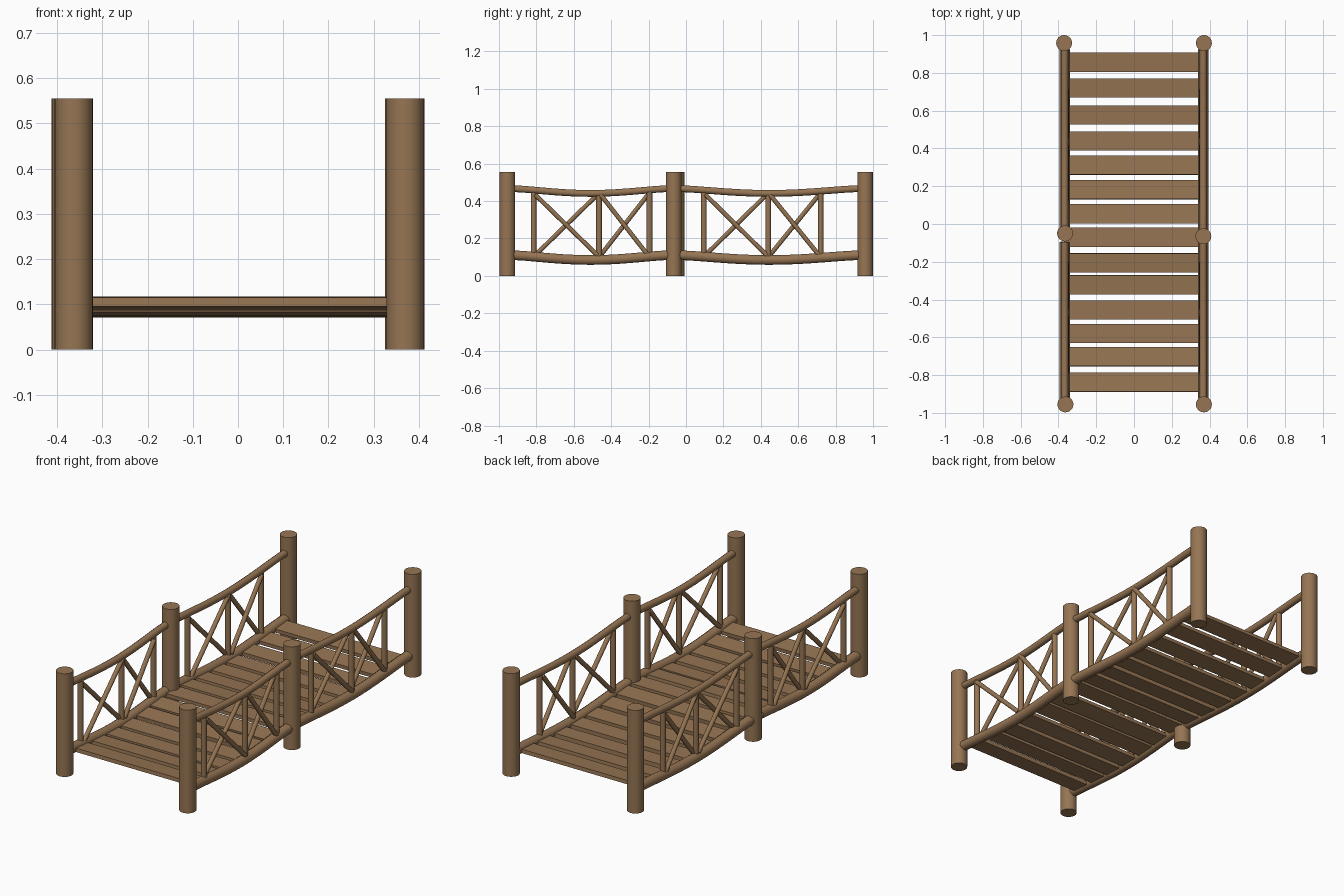
import bpy
import math
from mathutils import Vector

if "Cube" in bpy.data.objects:
    bpy.data.objects.remove(bpy.data.objects["Cube"], do_unlink=True)

wood = bpy.data.materials.new("brown_wood")
wood.use_nodes = True
COLOUR = (0.305, 0.178, 0.087, 1)
wood.diffuse_color = COLOUR
wood.node_tree.nodes["Principled BSDF"].inputs["Base Color"].default_value = COLOUR


def finish(name, smooth=True):
    ob = bpy.context.object
    ob.name = name
    ob.data.materials.append(wood)
    if smooth:
        bpy.ops.object.shade_smooth_by_angle(angle=math.radians(40))
    return ob


def pole(name, a, b, radius, sides=16):
    a, b = Vector(a), Vector(b)
    bpy.ops.mesh.primitive_cylinder_add(
        vertices=sides, radius=radius, depth=(b - a).length, location=(a + b) / 2,
        rotation=(b - a).to_track_quat("Z", "Y").to_euler())
    return finish(name)


def sagging_rail(name, x, bay, height, radius):
    # swept round log following the sag of its bay
    curve = bpy.data.curves.new(name, "CURVE")
    curve.dimensions = "3D"
    curve.bevel_depth = radius
    curve.bevel_resolution = 3
    curve.use_fill_caps = True
    line = curve.splines.new("POLY")
    steps = 12
    line.points.add(steps)
    for i, point in enumerate(line.points):
        y = bay[0] + (bay[1] - bay[0]) * i / steps
        point.co = (x, y, height - sag(y, bay), 1)
    ob = bpy.data.objects.new(name, curve)
    bpy.context.collection.objects.link(ob)
    bpy.ops.object.select_all(action="DESELECT")
    ob.select_set(True)
    bpy.context.view_layer.objects.active = ob
    bpy.ops.object.convert(target="MESH")
    finish(name)


def sag(y, bay):
    t = min(max((y - bay[0]) / (bay[1] - bay[0]), 0), 1)
    return 0.026 * math.sin(math.pi * t) ** 1.3


FRONT_BAY, BACK_BAY = (-0.925, -0.095), (-0.035, 0.925)
LOW, HIGH = 0.111, 0.467

# Posts
for side, x, y in [("left", 0.37, -0.955), ("left", 0.367, -0.065), ("left", 0.37, 0.958),
                   ("right", -0.363, -0.955), ("right", -0.365, -0.05), ("right", -0.37, 0.958)]:
    place = "front" if y < -0.5 else "back" if y > 0.5 else "middle"
    pole(f"{side}_{place}_post", (x, y, 0), (x, y, 0.555), 0.042, 32)

# Railings: two bays on each side
for side, s in (("left", 1), ("right", -1)):
    x = 0.367 * s
    for place, bay, uprights in (("front", FRONT_BAY, (-0.815, -0.465, -0.195)),
                                 ("back", BACK_BAY, (0.095, 0.44, 0.72))):
        tag = f"{side}_{place}"
        sagging_rail(f"{tag}_bottom_rail", x, bay, LOW, 0.027)
        sagging_rail(f"{tag}_top_rail", x, bay, HIGH, 0.019)
        for y in uprights:
            drop = sag(y, bay)
            pole(f"{tag}_upright", (x, y, LOW - drop), (x, y, HIGH - drop), 0.015)
        # Crossed braces between neighbouring uprights
        for y0, y1 in zip(uprights, uprights[1:]):
            y0, y1 = y0 + 0.008, y1 - 0.008
            inner, outer = x - 0.010 * s, x + 0.008 * s
            pole(f"{tag}_rising_brace", (inner, y0, 0.11), (inner, y1, 0.435), 0.012)
            pole(f"{tag}_falling_brace", (outer, y0, 0.435), (outer, y1, 0.11), 0.012)

# Deck planks tilted along the sag
plank_centres = (-0.838, -0.702, -0.58, -0.455, -0.322, -0.206, -0.07,
                 0.053, 0.182, 0.312, 0.44, 0.577, 0.72, 0.857)
for y in plank_centres:
    bay = FRONT_BAY if y < -0.065 else BACK_BAY
    slope = (sag(y - 0.04, bay) - sag(y + 0.04, bay)) / 0.08
    bpy.ops.mesh.primitive_cube_add(size=1, location=(0, y, LOW - 0.004 - sag(y, bay)),
                                    rotation=(math.atan(slope), 0, 0))
    bpy.context.object.scale = (0.72, 0.102, 0.02)
    finish("deck_plank", smooth=False)
